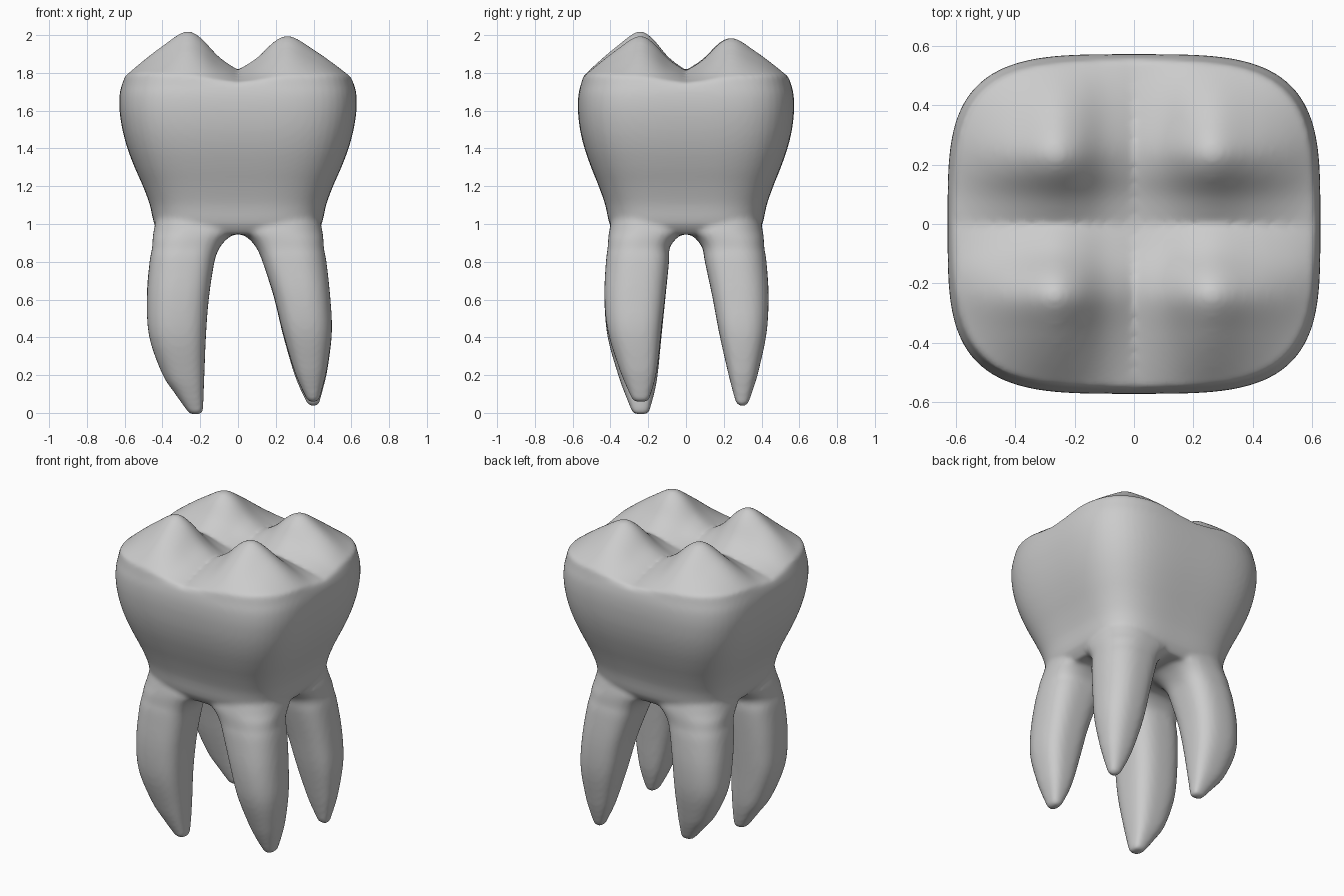
import bpy, bmesh, math

if "Cube" in bpy.data.objects:
    bpy.data.objects.remove(bpy.data.objects["Cube"])

def lerp_table(tab, v):
    # smooth-ish interpolation through (position, value) points
    if v <= tab[0][0]:
        return tab[0][1]
    for (a, p), (b, q) in zip(tab, tab[1:]):
        if v <= b:
            return p + (q - p) * (v - a) / (b - a)
    return tab[-1][1]

def sup(angle, n):
    c, s = math.cos(angle), math.sin(angle)
    r = (abs(c) ** n + abs(s) ** n) ** (-1 / n)
    return r * c, r * s

def loft(bm, rings):
    # closed skin through rings of equal size, capped at both ends
    vr = [[bm.verts.new(p) for p in r] for r in rings]
    n = len(vr[0])
    for a, b in zip(vr, vr[1:]):
        for i in range(n):
            j = (i + 1) % n
            bm.faces.new((a[i], a[j], b[j], b[i]))
    bm.faces.new(vr[0][::-1])
    bm.faces.new(vr[-1])

def catmull(rows, steps):
    # dense rows through a few key rows
    out = []
    for i in range(len(rows) - 1):
        a, b = rows[max(i - 1, 0)], rows[i]
        c, d = rows[i + 1], rows[min(i + 2, len(rows) - 1)]
        for k in range(steps):
            t = k / steps
            out.append([0.5 * (2 * q + (r - p) * t + (2 * p - 5 * q + 4 * r - s) * t * t
                        + (3 * q - p - 3 * r + s) * t ** 3) for p, q, r, s in zip(a, b, c, d)])
    return out + [list(rows[-1])]

# Chewing surface: four cusps split by a cross of grooves
CUSP = catmull([(0, .29), (.16, .54), (.32, .92), (.45, 1.02), (.64, .74), (.8, .46), (.96, .15), (1, .08)], 6)

def height(x, y):
    tx = min(max(x / .56 + .5, 0), 1)
    ty = min(max(y / .5 + .5, 0), 1)
    front = .268 + (.243 - .268) * tx
    amp = front + (.233 - front) * ty
    return 1.74 + amp * lerp_table(CUSP, abs(x) / .625) * lerp_table(CUSP, abs(y) / .57)

bm = bmesh.new()
N = 96
ANG = [2 * math.pi * i / N for i in range(N)]

# Crown: z, half width, half depth
crown = catmull([(.945, .40, .37), (1.0, .443, .405), (1.1, .466, .427), (1.2, .503, .462),
                 (1.3, .547, .502), (1.4, .585, .537), (1.5, .612, .561), (1.6, .627, .572),
                 (1.68, .627, .570), (1.73, .618, .560)], 3)
rings = [[(w * sup(a, 3.7)[0], d * sup(a, 3.7)[1], z) for a in ANG] for z, w, d in crown]
for k in range(40):
    s = 1 - k / 40
    pts = [(.606 * s * sup(a, 3.7)[0], .549 * s * sup(a, 3.7)[1]) for a in ANG]
    rings.append([(x, y, height(x, y)) for x, y in pts])
loft(bm, rings)

# Roots: (outer, inner) distances from the tip up to the fork
LEVEL = [0, .1, .2, .4, .6, .8, .87, .92, .96, 1.04]
FORK_X = [(.455, .10), (.452, .06), (.447, .01), (.43, .0)]
FORK_Y = [(.415, .088), (.412, .055), (.407, .01), (.39, .0)]
LEFT = [(.265, .185), (.335, .182), (.40, .178), (.47, .17), (.482, .155), (.468, .125)] + FORK_X
RIGHT = [(.43, .365), (.455, .322), (.475, .288), (.497, .235), (.488, .19), (.468, .13)] + FORK_X
FRONT = [(.285, .195), (.325, .168), (.36, .15), (.415, .13), (.432, .11), (.424, .09)] + FORK_Y
BACK = [(.33, .265), (.362, .24), (.388, .217), (.427, .175), (.437, .14), (.426, .10)] + FORK_Y

def root(sx, sy, xs, ys, tip):
    keys = []
    for t, (xo, xi), (yo, yi) in zip(LEVEL, xs, ys):
        z = tip + (.8 - tip) * t / .8 if t < .8 else t
        keys.append((z, xo, xi, yo, yi))
    rows = catmull(keys, 4)
    z, xo, xi, yo, yi = rows[0]
    rows.insert(0, [z - .012, xo - .015, xi + .015, yo - .015, yi + .015])
    out = []
    for z, xo, xi, yo, yi in rows:
        ring = []
        for a in ANG[::2]:
            outer = math.cos(a) > 0 and math.sin(a) > 0
            u, v = sup(a, 2.3 if outer else 2.9)
            ring.append((sx * ((xo + xi) / 2 + u * (xo - xi) / 2),
                         sy * ((yo + yi) / 2 + v * (yo - yi) / 2), z))
        out.append(ring)
    loft(bm, out)

root(-1, -1, LEFT, FRONT, .005)
root(1, -1, RIGHT, FRONT, .07)
root(1, 1, RIGHT, BACK, .05)
root(-1, 1, LEFT, BACK, .13)

bmesh.ops.recalc_face_normals(bm, faces=bm.faces)
me = bpy.data.meshes.new("molar_tooth")
bm.to_mesh(me)
bm.free()
tooth = bpy.data.objects.new("molar_tooth", me)
bpy.context.collection.objects.link(tooth)

# Fuse crown and roots into one smooth skin
fuse = tooth.modifiers.new("fuse", 'REMESH')
fuse.mode = 'VOXEL'
fuse.voxel_size = .013
fuse.use_smooth_shade = True
soft = tooth.modifiers.new("soften", 'SMOOTH')
soft.factor = .5
soft.iterations = 8
